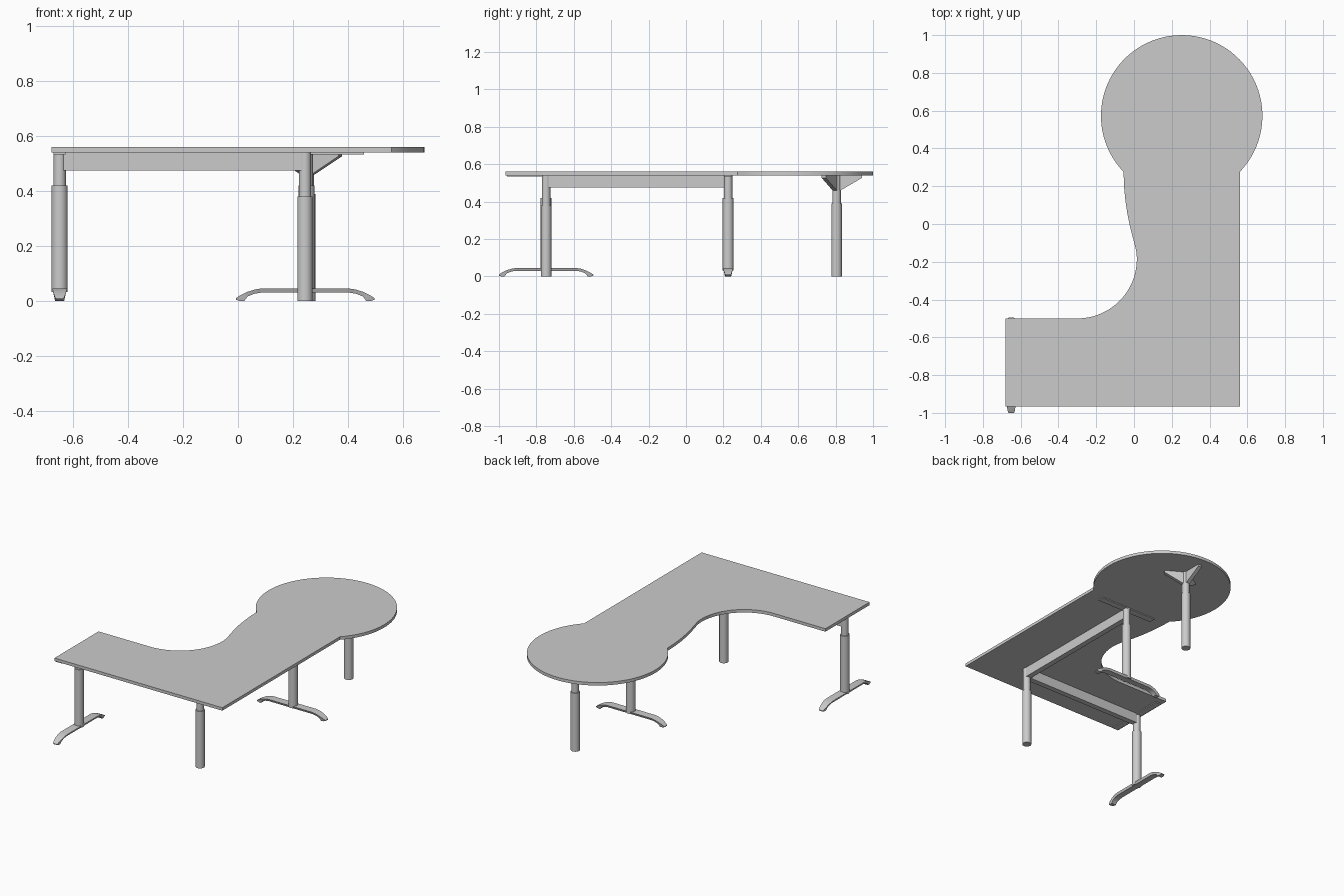
import bpy
import bmesh
import math
from mathutils import Matrix, Vector

cube = bpy.data.objects.get("Cube")
if cube:
    bpy.data.objects.remove(cube, do_unlink=True)

grey = bpy.data.materials.new("light grey")
grey.use_nodes = True
COLOUR = (0.6, 0.6, 0.6, 1)
grey.diffuse_color = COLOUR
grey.node_tree.nodes["Principled BSDF"].inputs["Base Color"].default_value = COLOUR

TOP, UNDER = 0.56, 0.54


def finish(name, bm, smooth=False):
    bmesh.ops.recalc_face_normals(bm, faces=bm.faces)
    mesh = bpy.data.meshes.new(name)
    bm.to_mesh(mesh)
    bm.free()
    obj = bpy.data.objects.new(name, mesh)
    bpy.context.collection.objects.link(obj)
    mesh.materials.append(grey)
    if smooth:
        bpy.ops.object.select_all(action='DESELECT')
        obj.select_set(True)
        bpy.context.view_layer.objects.active = obj
        bpy.ops.object.shade_smooth_by_angle(angle=math.radians(35))
    return obj


def prism(name, points, offset, smooth=False):
    """Extrude a closed outline of 3D points along an offset."""
    bm = bmesh.new()
    face = bm.faces.new([bm.verts.new(p) for p in points])
    new = bmesh.ops.extrude_face_region(bm, geom=[face])["geom"]
    verts = [v for v in new if isinstance(v, bmesh.types.BMVert)]
    bmesh.ops.translate(bm, verts=verts, vec=Vector(offset))
    return finish(name, bm, smooth)


def box(name, lo, hi):
    pts = [(lo[0], lo[1], lo[2]), (hi[0], lo[1], lo[2]),
           (hi[0], hi[1], lo[2]), (lo[0], hi[1], lo[2])]
    return prism(name, pts, (0, 0, hi[2] - lo[2]))


def tube(name, x, y, r, z0, z1):
    bm = bmesh.new()
    bmesh.ops.create_cone(bm, cap_ends=True, segments=32, radius1=r, radius2=r,
                          depth=z1 - z0,
                          matrix=Matrix.Translation((x, y, (z0 + z1) / 2)))
    finish(name, bm, True)


def arc(cx, cy, r, start, end, n):
    for i in range(n + 1):
        a = math.radians(start + (end - start) * i / n)
        yield (cx + r * math.cos(a), cy + r * math.sin(a), UNDER)


def telescopic_leg(name, x, y, r, z0, split):
    tube(name + "_lower_tube", x, y, r, z0, split)
    tube(name + "_upper_tube", x, y, 0.0225, split - 0.01, UNDER)


def foot(name, x, y, angle):
    """Arched foot lofted through sections: distance, bottom, top, half width."""
    half = [(0.16, 0.03, 0.045, 0.027), (0.185, 0.026, 0.041, 0.026),
            (0.21, 0.016, 0.033, 0.024), (0.222, 0.0, 0.027, 0.022),
            (0.24, 0.0, 0.018, 0.019), (0.253, 0.004, 0.009, 0.015)]
    sections = [(-s, *rest) for s, *rest in reversed(half)] + half
    bm = bmesh.new()
    rings = [[bm.verts.new(p) for p in
              ((s, -w * 0.75, b), (s, w * 0.75, b), (s, w, t), (s, -w, t))]
             for s, b, t, w in sections]
    for a, b in zip(rings, rings[1:]):
        for i in range(4):
            j = (i + 1) % 4
            bm.faces.new((a[i], a[j], b[j], b[i]))
    bm.faces.new(rings[0])
    bm.faces.new(rings[-1])
    bm.transform(Matrix.Translation((x, y, 0)) @ Matrix.Rotation(angle, 4, 'Z'))
    finish(name, bm, True)


# Desktop: straight wings, round meeting end and a curved inner edge
outline = [(-0.68, -0.965, UNDER), (0.56, -0.965, UNDER)]
outline += arc(0.2525, 0.5725, 0.4275, -44, 224, 64)
outline += [(x, y, UNDER) for x, y in
            ((-0.053, 0.2), (-0.045, 0.12), (-0.035, 0.053), (-0.022, -0.01),
             (-0.008, -0.065), (0.004, -0.11), (0.012, -0.145))]
outline += arc(-0.3, -0.185, 0.315, 2, -90, 24)
outline += [(-0.68, -0.5, UNDER)]
prism("desktop", outline, (0, 0, TOP - UNDER), True)

# Two telescopic legs with arched feet and a support plate under the desktop
side = (-0.65, -0.748)
inner = (0.25, 0.225)
telescopic_leg("side_leg", *side, 0.029, 0.032, 0.42)
telescopic_leg("inner_leg", *inner, 0.029, 0.032, 0.42)
foot("side_foot", *side, math.pi / 2)
foot("inner_foot", 0.245, inner[1], 0)
box("side_support_plate", (side[0] - 0.022, side[1] - 0.21, 0.534),
    (side[0] + 0.022, side[1] + 0.21, UNDER))
box("inner_support_plate", (inner[0] - 0.21, inner[1] - 0.022, 0.534),
    (inner[0] + 0.21, inner[1] + 0.022, UNDER))

# Plain legs at the corner and under the round end
corner = (0.244, -0.748)
round_end = (0.254, 0.805)
telescopic_leg("corner_leg", *corner, 0.028, 0, 0.38)
telescopic_leg("round_end_leg", *round_end, 0.028, 0, 0.39)

# Beams joining the corner leg to both footed legs
box("front_beam", (side[0], side[1] - 0.018, 0.475),
    (corner[0], side[1] + 0.018, UNDER))
box("long_beam", (corner[0] - 0.018, corner[1], 0.475),
    (corner[0] + 0.018, inner[1], UNDER))

# Three gussets bracing the round end leg
for i in range(3):
    a = math.radians(90 + 120 * i)
    out = Vector((math.cos(a), math.sin(a), 0))
    across = Vector((-out.y, out.x, 0)) * 0.026
    base = Vector((*round_end, 0)) - across / 2
    profile = [base + out * r + Vector((0, 0, z)) for r, z in
               ((0.0, UNDER), (0.137, UNDER), (0.137, 0.527), (0.022, 0.46), (0.0, 0.46))]
    prism("gusset_%d" % (i + 1), profile, across)
